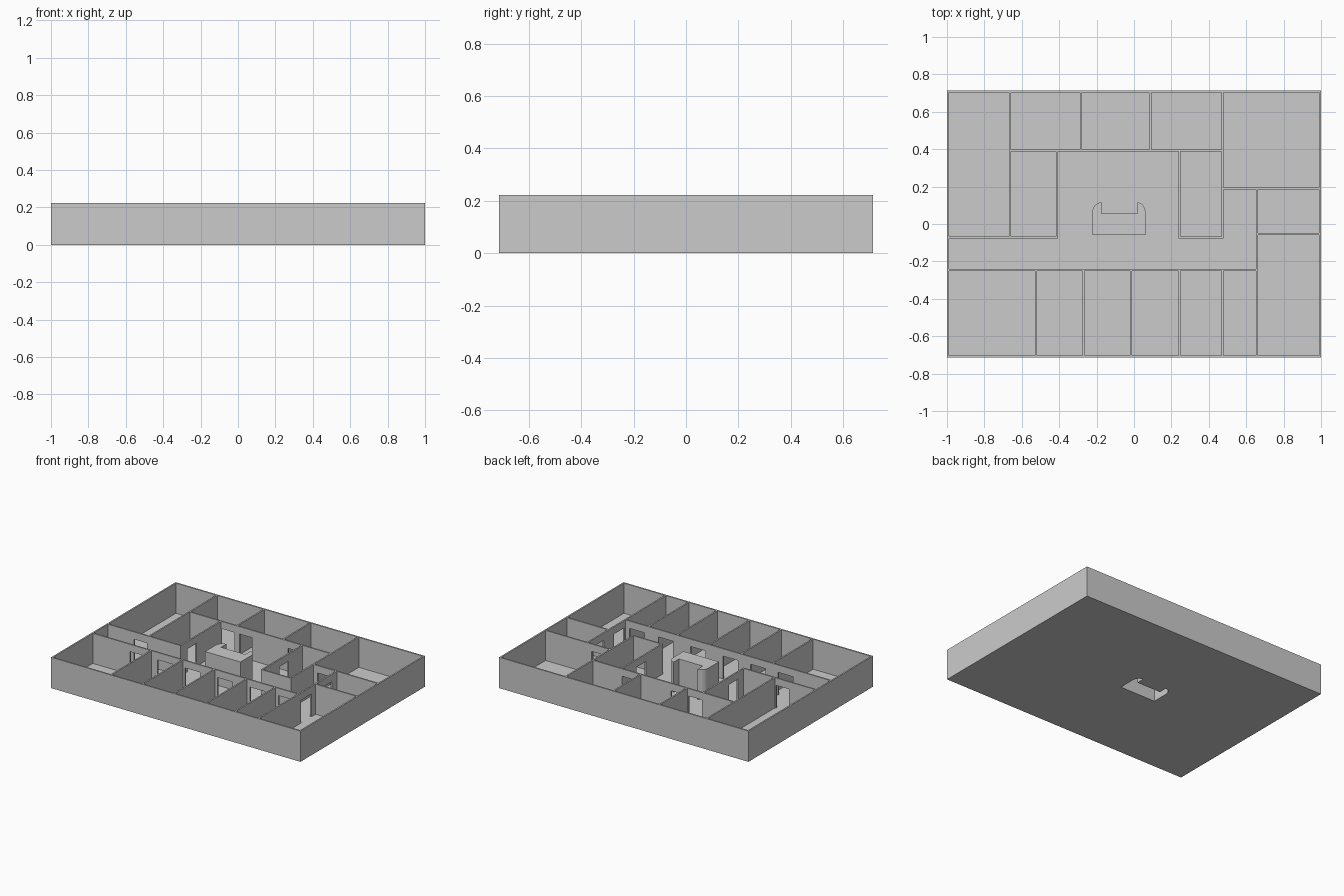
import bpy, bmesh, math

if "Cube" in bpy.data.objects:
    bpy.data.objects.remove(bpy.data.objects["Cube"])

H, FLOOR, DOOR, T = 0.223, 0.005, 0.17, 0.011
HX, HY = 1.0, 0.713


def finish(name, bm):
    bmesh.ops.recalc_face_normals(bm, faces=bm.faces)
    me = bpy.data.meshes.new(name)
    bm.to_mesh(me)
    bm.free()
    ob = bpy.data.objects.new(name, me)
    bpy.context.collection.objects.link(ob)
    return ob


def box(bm, x0, x1, y0, y1, z0, z1):
    vs = bmesh.ops.create_cube(bm, size=1)["verts"]
    for v in vs:
        v.co = ((x0 + x1) / 2 + v.co.x * (x1 - x0),
                (y0 + y1) / 2 + v.co.y * (y1 - y0),
                (z0 + z1) / 2 + v.co.z * (z1 - z0))


def wall(name, axis, pos, a, b, doors=()):
    """Wall along an axis, split around door openings with a lintel above."""
    bm = bmesh.new()

    def piece(s, e, z0):
        if axis == "x":
            box(bm, s, e, pos - T / 2, pos + T / 2, z0, H)
        else:
            box(bm, pos - T / 2, pos + T / 2, s, e, z0, H)

    start = a
    for d0, d1 in doors:
        piece(start, d0, FLOOR)
        piece(d0, d1, DOOR)
        start = d1
    piece(start, b, FLOOR)
    return finish(name, bm)


def prism(name, pts, z0, z1, bottom):
    bm = bmesh.new()
    base = bm.faces.new([bm.verts.new((x, y, z0)) for x, y in pts])
    top = bmesh.ops.extrude_face_region(bm, geom=[base], use_keep_orig=True)["geom"]
    bmesh.ops.translate(bm, verts=[g for g in top if isinstance(g, bmesh.types.BMVert)],
                        vec=(0, 0, z1 - z0))
    ob_bm = bm
    bmesh.ops.recalc_face_normals(ob_bm, faces=ob_bm.faces)
    if not bottom:
        low = [f for f in bm.faces if all(abs(v.co.z - z0) < 1e-6 for v in f.verts)]
        bmesh.ops.delete(bm, geom=low, context="FACES_ONLY")
    return finish(name, bm)


# Reception desk outline: U shape with rounded outer rear corners
def arc(cx, cy, rx, ry, a0, a1, n=8):
    return [(cx + rx * math.cos(math.radians(a0 + (a1 - a0) * i / n)),
             cy + ry * math.sin(math.radians(a0 + (a1 - a0) * i / n))) for i in range(n + 1)]


L, R, F, B = -0.223, 0.061, -0.059, 0.116
desk_pts = ([(L, F), (R, F)] + arc(0.018, 0.06, R - 0.018, B - 0.06, 0, 90)
            + [(0.018, 0.056), (-0.175, 0.056)]
            + arc(-0.175, 0.06, -0.175 - L, B - 0.06, 90, 180))
prism("reception_desk", desk_pts, 0, H, bottom=False)

# Floor slab, open beneath the hollow desk
bm = bmesh.new()
box(bm, -HX, HX, -HY, HY, 0, FLOOR)
floor = finish("floor", bm)
cutter = prism("desk_cutter", desk_pts, -0.05, 0.05, bottom=True)
cutter.hide_render = True
mod = floor.modifiers.new("desk_opening", "BOOLEAN")
mod.operation, mod.solver, mod.object = "DIFFERENCE", "EXACT", cutter
bpy.context.view_layer.objects.active = floor
floor.select_set(True)
bpy.ops.object.modifier_apply(modifier=mod.name)
bpy.data.objects.remove(cutter)

# Outer walls
for s, n in ((-1, "front"), (1, "back")):
    wall("outer_wall_" + n, "x", s * (HY - T / 2), -HX, HX)
for s, n in ((-1, "left"), (1, "right")):
    wall("outer_wall_" + n, "y", s * (HX - T / 2), -HY + T, HY - T)

# Partitions running along x, with their doors
wall("front_corridor_wall", "x", -0.245, -0.99, 0.658,
     [(-0.69, -0.57), (-0.47, -0.35), (-0.25, -0.13), (0.01, 0.13), (0.27, 0.39), (0.50, 0.62)])
wall("left_corridor_wall", "x", -0.072, -0.99, -0.4055, [(-0.78, -0.675)])
wall("right_corridor_wall", "x", -0.072, 0.2375, 0.4775)
wall("rear_hall_wall", "x", 0.392, -0.662, 0.472,
     [(-0.405, -0.30), (-0.26, -0.16), (0.13, 0.235)])
wall("corner_room_wall", "x", 0.19, 0.472, 0.99, [(0.51, 0.62)])
wall("side_room_wall", "x", -0.053, 0.658, 0.99)

# Partitions running along y, with their doors
for i, x in enumerate((-0.523, -0.27, -0.016, 0.243, 0.472)):
    wall(f"front_room_divider_{i + 1}", "y", x, -0.705, -0.245)
for i, x in enumerate((-0.283, 0.087)):
    wall(f"rear_room_divider_{i + 1}", "y", x, 0.392, 0.705)
wall("left_room_wall", "y", -0.662, -0.072, 0.705)
wall("hall_left_wall", "y", -0.411, -0.072, 0.392, [(0.0, 0.105)])
wall("hall_right_wall", "y", 0.243, -0.072, 0.392, [(0.12, 0.225)])
wall("right_room_wall", "y", 0.472, -0.072, 0.705)
wall("right_corridor_end_wall", "y", 0.658, -0.705, 0.19, [(-0.225, -0.105), (0.01, 0.13)])
